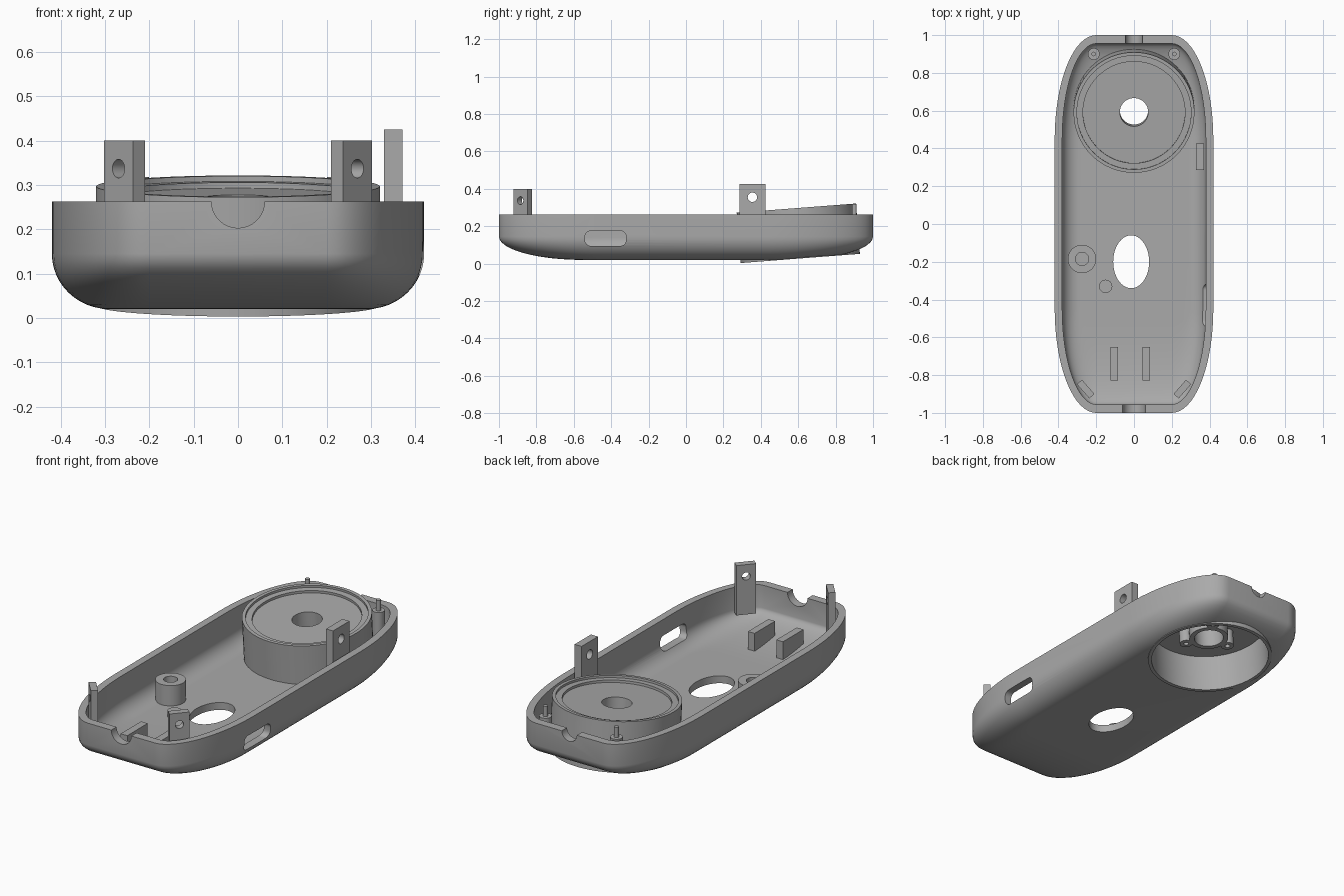
import bpy, bmesh
from math import sin, cos, pi, radians
from mathutils import Matrix, Vector

old = bpy.data.objects.get("Cube")
if old:
    bpy.data.objects.remove(old, do_unlink=True)

grey = bpy.data.materials.new("plain grey")
grey.use_nodes = True
grey.diffuse_color = (0.4, 0.4, 0.4, 1)
grey.node_tree.nodes["Principled BSDF"].inputs["Base Color"].default_value = (0.4, 0.4, 0.4, 1)


def loft(name, rings, closed=False, matrix=Matrix()):
    """Skin equal-length rings; cap the ends unless the rings form a loop."""
    bm = bmesh.new()
    loops = [[bm.verts.new(matrix @ Vector(p)) for p in ring] for ring in rings]
    n = len(loops[0])
    pairs = list(zip(loops, loops[1:])) + ([(loops[-1], loops[0])] if closed else [])
    for a, b in pairs:
        for i in range(n):
            j = (i + 1) % n
            bm.faces.new((a[i], a[j], b[j], b[i]))
    if not closed:
        bm.faces.new(loops[0])
        bm.faces.new(loops[-1])
    bmesh.ops.recalc_face_normals(bm, faces=bm.faces)
    mesh = bpy.data.meshes.new(name)
    bm.to_mesh(mesh)
    bm.free()
    mesh.materials.append(grey)
    obj = bpy.data.objects.new(name, mesh)
    bpy.context.collection.objects.link(obj)
    return obj


def circle(r, z, ry=None, n=64):
    return [(r * cos(2 * pi * i / n), (ry or r) * sin(2 * pi * i / n), z) for i in range(n)]


def cylinder(name, x, y, z0, z1, r, ry=None):
    return loft(name, [circle(r, z0, ry), circle(r, z1, ry)], matrix=Matrix.Translation((x, y, 0)))


def lathe(name, profile, matrix):
    return loft(name, [circle(r, z) for r, z in profile], True, matrix)


def box(name, x, y, z0, z1, sx, sy, turn=0):
    a, b = sx / 2, sy / 2
    ring = [(-a, -b), (a, -b), (a, b), (-a, b)]
    place = Matrix.Translation((x, y, 0)) @ Matrix.Rotation(turn, 4, "Z")
    return loft(name, [[(u, v, z) for u, v in ring] for z in (z0, z1)], matrix=place)


def rod(name, centre, direction, r, length):
    turn = Vector(direction).to_track_quat("Z", "Y").to_matrix().to_4x4()
    return loft(name, [circle(r, -length / 2, n=32), circle(r, length / 2, n=32)],
                matrix=Matrix.Translation(centre) @ turn)


def cut(target, cutter):
    cutter.hide_render = True
    mod = target.modifiers.new("cut", "BOOLEAN")
    mod.operation, mod.solver, mod.object = "DIFFERENCE", "EXACT", cutter
    bpy.context.view_layer.objects.active = target
    bpy.ops.object.modifier_apply(modifier=mod.name)
    bpy.data.objects.remove(cutter, do_unlink=True)


def outline(hx, hy, cx, cy, z, n=16):
    """Rectangle with elliptical corners centred on (+-cx, +-cy)."""
    pts = []
    for q, (sx, sy) in enumerate(((1, 1), (-1, 1), (-1, -1), (1, -1))):
        for i in range(n + 1):
            a = pi / 2 * (q + i / n)
            pts.append((sx * cx + (hx - cx) * cos(a), sy * cy + (hy - cy) * sin(a), z))
    return pts


def tub(name, hx, hy, top, bend, bottom, rx, ry):
    """Straight-walled body whose lower edge rolls under elliptically."""
    rings = [outline(hx, hy, 0.2, 0.45, top)]
    steps = 12
    for i in range(steps + 1):
        t = pi / 2 * i / steps
        k = 1 - cos(t)
        rings.append(outline(hx - rx * k, hy - ry * k, 0.2, 0.45, bend - (bend - bottom) * sin(t)))
    return loft(name, rings)


# Hollow case with openings
case = tub("case_shell", 0.42, 1.0, 0.263, 0.145, 0.02, 0.13, 0.45)
cut(case, tub("cavity", 0.38, 0.955, 0.4, 0.14, 0.06, 0.09, 0.42))
cut(case, cylinder("floor_opening", -0.015, -0.2, -0.1, 0.2, 0.095, 0.14))
cut(case, rod("front_notch", (0, -1, 0.263), (0, 1, 0), 0.06, 0.2))
cut(case, rod("back_notch", (0, 1, 0.263), (0, 1, 0), 0.045, 0.2))

# Rounded port slot through the left wall
slot = []
for q, (sy, sz) in enumerate(((1, 1), (-1, 1), (-1, -1), (1, -1))):
    for i in range(7):
        a = pi / 2 * (q + i / 6)
        slot.append((-0.43 + sy * 0.08 + 0.03 * cos(a), 0.135 + sz * 0.01 + 0.03 * sin(a)))
cut(case, loft("port_slot", [[(x, y, z) for y, z in slot] for x in (0.33, 0.5)]))

# Tilted round housing set through the floor
tilt = Matrix.Translation((0, 0.59, 0.297)) @ Matrix.Rotation(radians(4.4), 4, "X")
cut(case, loft("housing_opening", [circle(0.31, -0.4), circle(0.31, 0.1)], matrix=tilt))
lathe("round_housing", [
    (0.075, -0.025), (0.27, -0.025), (0.27, -0.012), (0.302, -0.012), (0.302, 0), (0.32, 0),
    (0.32, -0.27), (0.302, -0.27), (0.302, -0.065), (0.1, -0.065), (0.1, -0.15), (0.075, -0.15),
], tilt)

# Screw posts around the housing hub
for k in range(3):
    a = radians(60 + 120 * k)
    place = tilt @ Matrix.Translation((0.125 * cos(a), 0.125 * sin(a), 0))
    lathe("hub_screw_post", [(0.013, -0.06), (0.033, -0.06), (0.033, -0.15), (0.013, -0.15)], place)

# Floor bosses and ribs
lathe("floor_boss", [(0.035, 0.05), (0.075, 0.05), (0.075, 0.17), (0.035, 0.17)],
      Matrix.Translation((-0.275, -0.185, 0)))
cylinder("floor_stud", -0.15, -0.33, 0.05, 0.09, 0.035)
for x in (-0.105, 0.065):
    box("floor_rib", x, -0.74, 0.055, 0.16, 0.04, 0.175)

# Mirrored front lugs and back locating pins
for s in (-1, 1):
    lug = box("front_lug", s * 0.256, -0.874, 0.13, 0.4, 0.1, 0.036, s * radians(49))
    cut(lug, rod("lug_hole", (s * 0.256, -0.874, 0.337), (s * 0.755, -0.656, 0), 0.021, 0.2))
    cylinder("pin_base", s * 0.213, 0.9, 0.13, 0.262, 0.031)
    cylinder("locating_pin", s * 0.213, 0.9, 0.25, 0.318, 0.012)

# Side lug
side_lug = box("side_lug", 0.35, 0.355, 0.07, 0.425, 0.042, 0.14)
cut(side_lug, rod("side_lug_hole", (0.35, 0.355, 0.355), (1, 0, 0), 0.025, 0.2))

# Smooth curved surfaces, keep crisp edges
bpy.ops.object.select_all(action="DESELECT")
for obj in bpy.context.scene.objects:
    if obj.type == "MESH":
        obj.select_set(True)
        bpy.context.view_layer.objects.active = obj
bpy.ops.object.shade_smooth_by_angle(angle=radians(30))
